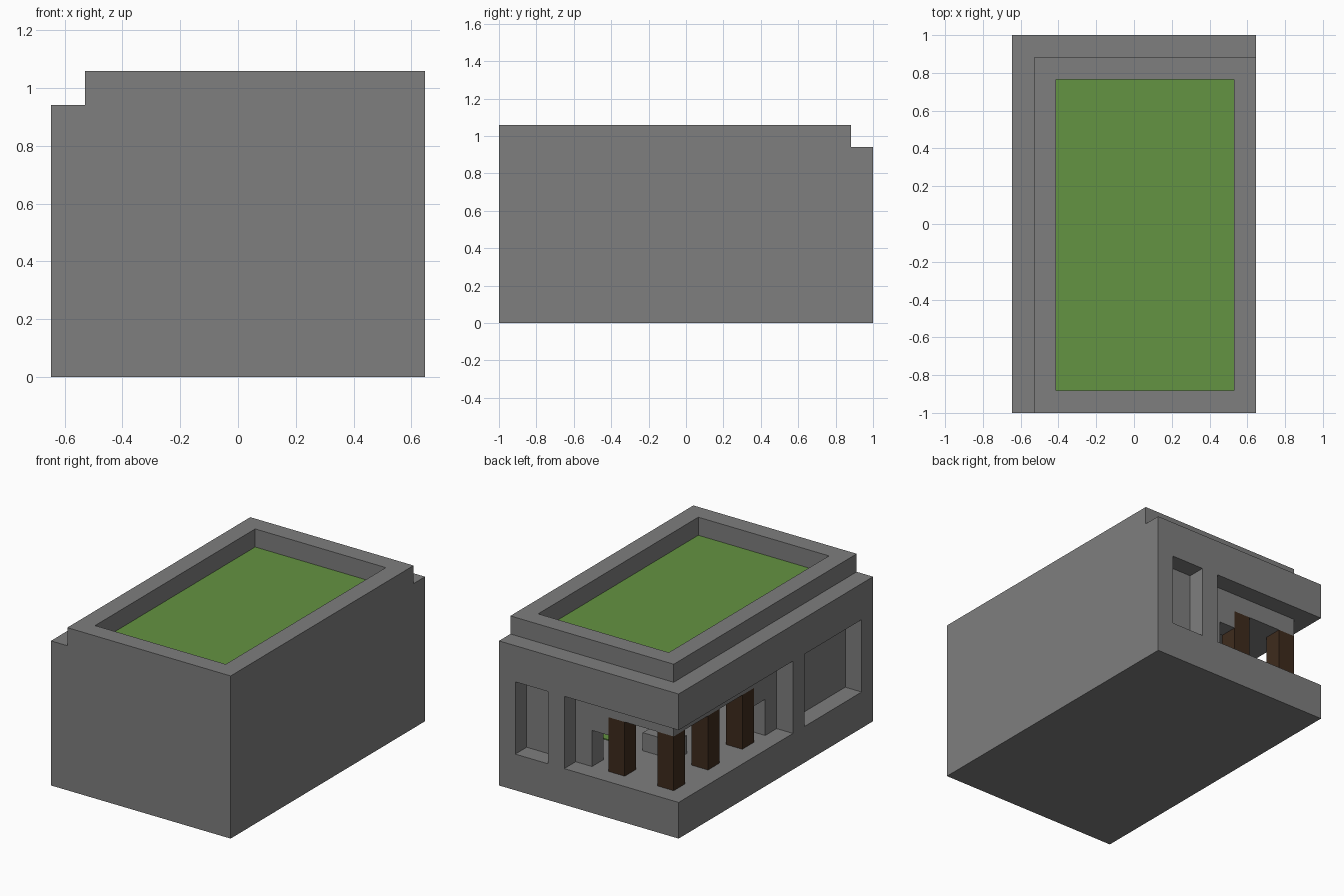
import bpy
import bmesh
from mathutils import Vector

UNIT = 2 / 17                      # one building block
SIZE = Vector((11, 17, 9))         # house size in blocks

if "Cube" in bpy.data.objects:
    bpy.data.objects.remove(bpy.data.objects["Cube"], do_unlink=True)


def material(name, color):
    mat = bpy.data.materials.new(name)
    mat.use_nodes = True
    mat.diffuse_color = (*color, 1)
    bsdf = next(n for n in mat.node_tree.nodes if n.type == "BSDF_PRINCIPLED")
    bsdf.inputs["Base Color"].default_value = (*color, 1)
    return mat


stone = material("grey stone", (0.21, 0.21, 0.21))
grass = material("green grass", (0.127, 0.292, 0.054))
wood = material("dark brown wood", (0.048, 0.024, 0.012))


def to_world(p):
    return Vector((p[0] - SIZE.x / 2, p[1] - SIZE.y / 2, p[2])) * UNIT


def box(name, low, high, *mats):
    """Box between two corners given in blocks."""
    a, b = to_world(low), to_world(high)
    bm = bmesh.new()
    bmesh.ops.create_cube(bm, size=1)
    for v in bm.verts:
        v.co = Vector(((a[i] + b[i]) / 2 + v.co[i] * (b[i] - a[i]) for i in range(3)))
    mesh = bpy.data.meshes.new(name)
    bm.to_mesh(mesh)
    bm.free()
    for m in mats:
        mesh.materials.append(m)
    obj = bpy.data.objects.new(name, mesh)
    bpy.context.collection.objects.link(obj)
    return obj


def cut(target, low, high):
    """Carve a box out of the target and drop the cutter."""
    cutter = box("cutter", low, high)
    cutter.hide_render = True
    mod = target.modifiers.new("cut", "BOOLEAN")
    mod.operation = "DIFFERENCE"
    mod.solver = "EXACT"
    mod.object = cutter
    bpy.context.view_layer.objects.active = target
    bpy.ops.object.modifier_apply(modifier=mod.name)
    bpy.data.objects.remove(cutter, do_unlink=True)


# House: one solid block that is carved out
house = box("house", (0, 0, 0), SIZE, stone, grass)
carvings = [
    ((-1, -1, 8), (1, 18, 10)),        # roof step, right side
    ((-1, 16, 8), (12, 18, 10)),       # roof step, back
    ((2, 1, 8), (10, 15, 10)),         # roof garden
    ((-1, 1, 2), (1, 6, 6)),           # blind window, right side
    ((8, 16, 2), (10, 18, 6)),         # blind window, back
    ((-1, 7, 2), (1, 18, 6)),          # corner porch, right side
    ((-1, 16, 2), (7, 18, 6)),         # corner porch, back
    ((2, 2, 2), (10, 15, 5)),          # room
    ((0.5, 9, 2), (5, 16.5, 5)),       # open corner between the pillars
    ((5, 14.5, 2), (6, 16.5, 4)),      # small opening, back
    ((0.5, 8, 2), (2.5, 9, 4)),        # small opening, right side
]
for low, high in carvings:
    cut(house, low, high)

# Grass on the floor of the roof garden
garden_edge = to_world((1.5, 0, 8))
for face in house.data.polygons:
    points = [house.data.vertices[i].co for i in face.vertices]
    on_floor = abs(face.center.z - garden_edge.z) < 0.01 and face.normal.z > 0.9
    if on_floor and min(p.x for p in points) > garden_edge.x:
        face.material_index = 1

# Pillars around the open corner
for i, (x, y) in enumerate([(4, 15), (1, 15), (1, 12), (1, 9)]):
    box(f"pillar_{i + 1}", (x, y, 2), (x + 1, y + 1, 5), wood)

# Inside the room
box("low_table", (3, 12, 2), (5, 13, 3), stone)
box("rug", (7, 9, 2), (9, 13, 2.05), grass)
